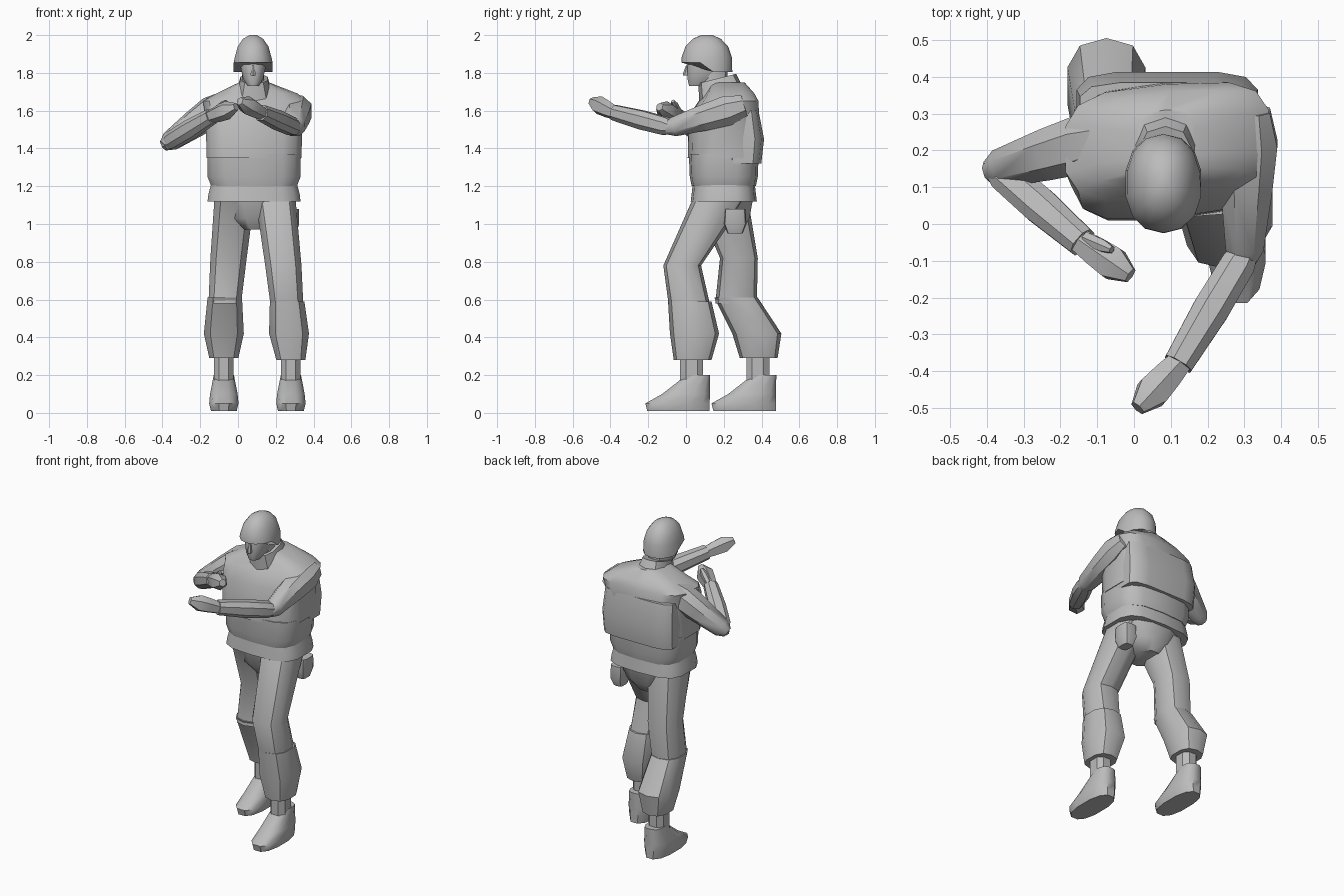
import bpy
import math
from mathutils import Vector

default_cube = bpy.data.objects.get("Cube")
if default_cube:
    bpy.data.objects.remove(default_cube)

grey = bpy.data.materials.new("plain grey")
grey.use_nodes = True
colour = (.5, .5, .5, 1)
grey.diffuse_color = colour
grey.node_tree.nodes["Principled BSDF"].inputs["Base Color"].default_value = colour

RIGHT, FORWARD, UP = Vector((1, 0, 0)), Vector((0, 1, 0)), Vector((0, 0, 1))


def oval_ring(centre, side_axis, depth_axis, width, depth, sides, boxiness):
    """Superellipse ring around a centre; width and depth are half sizes."""
    ring = []
    for i in range(sides):
        turn = math.tau * (i + .5) / sides
        c, s = math.cos(turn), math.sin(turn)
        u = math.copysign(abs(c) ** boxiness, c) * width
        v = math.copysign(abs(s) ** boxiness, s) * depth
        ring.append(centre + side_axis * u + depth_axis * v)
    return ring


def skin(name, rings):
    """Join equal rings into one closed, shaded part."""
    count = len(rings[0])
    verts = [point for ring in rings for point in ring]
    faces = [list(range(count))[::-1], list(range(len(verts) - count, len(verts)))]
    for start in range(0, len(verts) - count, count):
        for i in range(count):
            a, b = start + i, start + (i + 1) % count
            faces.append((a, b, b + count, a + count))
    mesh = bpy.data.meshes.new(name)
    mesh.from_pydata(verts, [], faces)
    mesh.materials.append(grey)
    part = bpy.data.objects.new(name, mesh)
    bpy.context.collection.objects.link(part)
    bpy.ops.object.select_all(action="DESELECT")
    part.select_set(True)
    bpy.context.view_layer.objects.active = part
    bpy.ops.object.mode_set(mode="EDIT")
    bpy.ops.mesh.select_all(action="SELECT")
    bpy.ops.mesh.normals_make_consistent(inside=False)
    bpy.ops.object.mode_set(mode="OBJECT")
    bpy.ops.object.shade_smooth_by_angle(angle=math.radians(40))
    return part


def loft(name, centres, sizes, sides=10, boxiness=.8, depth_axis=FORWARD, side_axis=RIGHT):
    """Level rings through the centres, each with its own half sizes."""
    return skin(name, [oval_ring(Vector(centre), side_axis, depth_axis, width, depth, sides, boxiness)
                       for centre, (width, depth) in zip(centres, sizes)])


def upright(name, x, y, levels, **options):
    """Level rings on one vertical axis: height, half width, half depth."""
    return loft(name, [(x, y, level[0]) for level in levels],
                [level[1:] for level in levels], **options)


def limb(name, start, end, profile, sides=8):
    """Round part along a line; the profile pairs a fraction with a radius."""
    start, end = Vector(start), Vector(end)
    along = (end - start).normalized()
    across = along.cross(UP).normalized()
    rings = [oval_ring(start.lerp(end, t), across, across.cross(along), radius, radius, sides, .85)
             for t, radius in profile]
    return skin(name, rings)


def leg(side, hip, knee, hem, calf, cuff, heel):
    """Thigh, trouser cuff, ankle and boot hung on the given joints."""
    loft(side + "_thigh", (hip, knee, hem), ((.11, .14), (.1, .1), (.09, .11)))
    band_top = Vector(hem) + UP * .03
    loft(side + "_trouser_cuff", (band_top, calf, cuff), ((.095, .115), (.11, .13), (.08, .1)))
    x, ankle_y = cuff[0], heel - .1
    upright(side + "_ankle", x, ankle_y, ((.17, .055, .065), (.33, .055, .065)), sides=8)
    # Boot: the heel stays put while the toe runs out towards the sole
    boot = ((.01, .07, .34), (.05, .08, .35), (.1, .075, .26), (.2, .055, .13))
    loft(side + "_boot", [(x, heel - length / 2, z) for z, width, length in boot],
         [(width, length / 2) for z, width, length in boot], sides=12)


def arm(side, shoulder, elbow, wrist, fingertip):
    """Sleeve, forearm and mitten-like hand between four joints."""
    limb(side + "_upper_arm", shoulder, elbow,
         ((-.3, .06), (0, .085), (.4, .075), (.95, .055), (1.1, .03)))
    limb(side + "_forearm", elbow, wrist, ((-.08, .03), (.1, .05), (.5, .053), (1, .043)))
    limb(side + "_hand", wrist, fingertip, ((-.1, .035), (.3, .045), (.65, .05), (1, .022)), sides=6)


# Torso: vest with sloping shoulders and a back that turns slightly to the left
shear = Vector((1, .08, 0))
loft("vest",
     ((.085, .2, 1.35), (.085, .2, 1.57), (.09, .225, 1.65), (.1, .23, 1.69), (.085, .22, 1.75)),
     ((.255, .19), (.26, .185), (.28, .155), (.22, .13), (.08, .09)),
     sides=14, boxiness=.6, side_axis=shear)
loft("back_panel", ((.09, .3, 1.32), (.09, .305, 1.45), (.09, .3, 1.6)),
     ((.245, .1), (.25, .11), (.24, .085)), sides=12, boxiness=.45)

# Waist band and jacket skirt, both hanging below the vest
torso = {"sides": 14, "boxiness": .6}
upright("waist_band", .085, .2, ((1.2, .23, .17), (1.25, .25, .18), (1.37, .25, .185)), **torso)
upright("jacket_skirt", .085, .2, ((1.12, .25, .175), (1.16, .245, .17), (1.25, .22, .16)), **torso)
upright("pelvis", .09, .2, ((.97, .07, .1), (1.03, .15, .14), (1.14, .21, .16)), sides=12)
upright("hip_pouch", .28, .26, ((.95, .03, .04), (1, .045, .06), (1.08, .045, .055)), boxiness=.5)

# Collar rises towards the back of the neck
loft("collar", ((.085, .19, 1.68), (.085, .165, 1.77)), ((.1, .12), (.075, .1)),
     depth_axis=FORWARD + UP * .25)
upright("neck", .08, .15, ((1.7, .06, .07), (1.85, .06, .07)))

# Head, nose and helmet
loft("head", ((.08, .06, 1.73), (.08, .09, 1.77), (.08, .105, 1.83), (.08, .11, 1.9)),
     ((.03, .045), (.055, .085), (.068, .1), (.07, .1)), sides=12)
upright("nose", .08, .01, ((1.785, .015, .025), (1.8, .014, .025), (1.84, .008, .01)), sides=6)
helmet = upright("helmet", .08, .11,
                 ((1.805, .105, .135), (1.88, .1, .134), (1.94, .083, .113),
                  (1.98, .055, .075), (2, .02, .03)), sides=14, boxiness=.9)
# Raise the rim over the face
for vert in helmet.data.vertices:
    if vert.co.z < 1.82 and vert.co.y < .08:
        vert.co.z = 1.855

# Left leg steps forward, right leg trails behind
leg("left", hip=(.2, .17, 1.12), knee=(.24, -.02, .78), hem=(.26, .02, .56),
    calf=(.27, .045, .42), cuff=(.28, .035, .28), heel=.13)
leg("right", hip=(-.02, .19, 1.12), knee=(-.05, .28, .82), hem=(-.07, .265, .58),
    calf=(-.075, .375, .42), cuff=(-.075, .385, .29), heel=.48)

# Left arm reaches forward, right arm bends across the chest
arm("left", (.31, .22, 1.6), (.3, -.08, 1.51), (.12, -.38, 1.59), (.01, -.5, 1.65))
arm("right", (-.13, .22, 1.6), (-.37, .15, 1.43), (-.14, -.05, 1.57), (-.01, -.14, 1.62))
limb("right_thumb", (-.13, -.04, 1.59), (-.06, -.07, 1.65), ((0, .02), (.7, .018), (1, .01)), sides=6)
